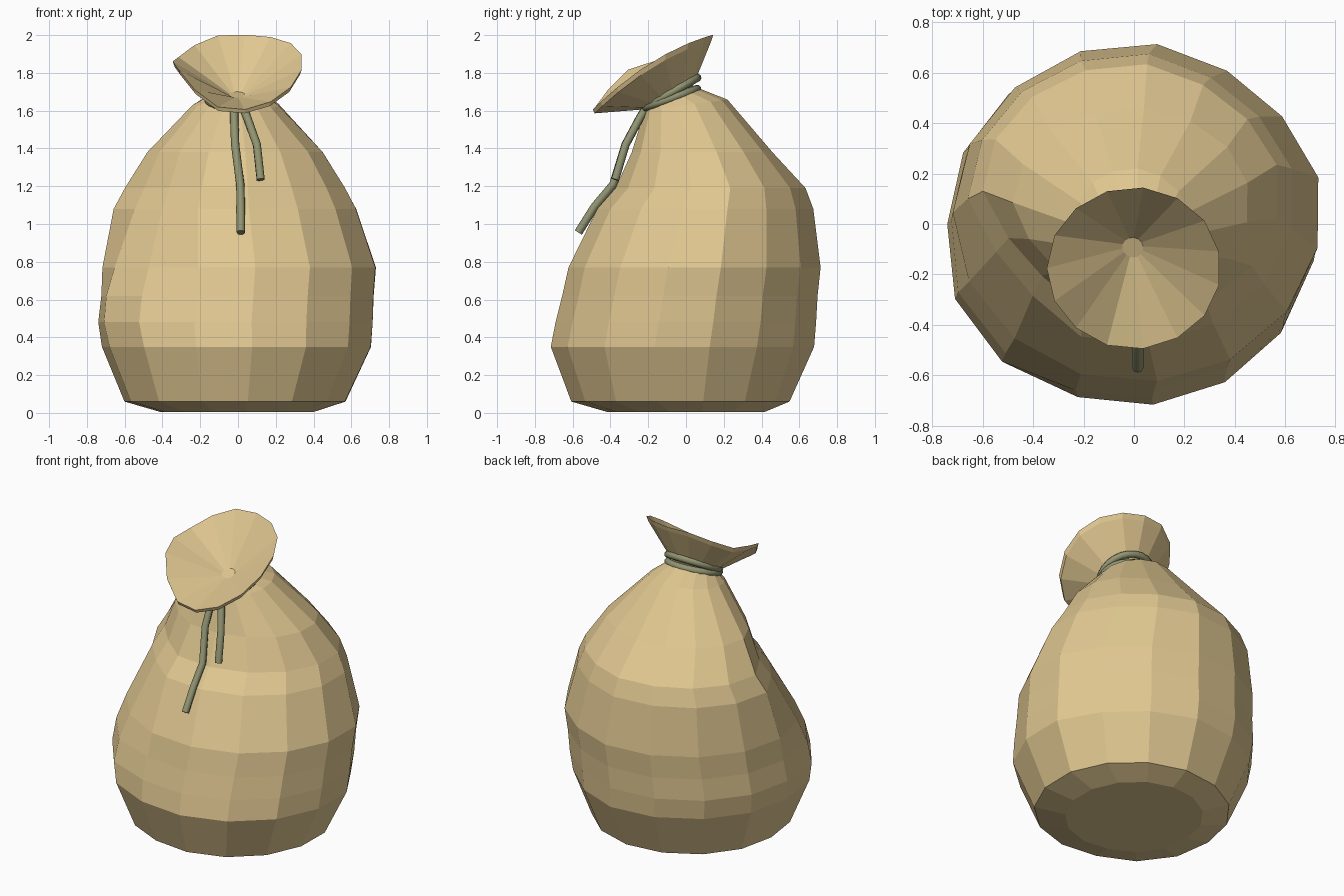
import bpy
import bmesh
import random
from math import sin, cos, radians

random.seed(4)
SIDES = 15

cube = bpy.data.objects.get("Cube")
if cube:
    bpy.data.objects.remove(cube, do_unlink=True)


def make_material(name, rgb):
    mat = bpy.data.materials.new(name)
    mat.use_nodes = True
    mat.diffuse_color = (*rgb, 1)
    mat.node_tree.nodes["Principled BSDF"].inputs["Base Color"].default_value = (*rgb, 1)
    return mat


burlap = make_material("burlap tan", (0.75, 0.575, 0.285))
cord = make_material("cord green", (0.28, 0.295, 0.165))


def loft(name, rings, shape, jitter):
    """Skin closed rings given as (z, centre x, radius x, centre y, radius y, tilt, droop).
    shape(angle, z) returns a radius factor and a lift for each point."""
    bm = bmesh.new()
    loops = []
    for z, cx, rx, cy, ry, tilt, droop in rings:
        loop = []
        for i in range(SIDES):
            deg = 12 + 360 / SIDES * i
            k, lift = shape(deg, z)
            k += random.uniform(-jitter, jitter)
            dy = ry * k * sin(radians(deg))
            x = cx + rx * k * cos(radians(deg))
            loop.append(bm.verts.new((x, cy + dy, z + lift + tilt * dy - droop * dy * dy)))
        loops.append(loop)
    for a, b in zip(loops, loops[1:]):
        for i in range(SIDES):
            j = (i + 1) % SIDES
            bm.faces.new((a[i], a[j], b[j], b[i]))
    bm.faces.new(loops[0][::-1])
    bm.faces.new(loops[-1])
    bmesh.ops.recalc_face_normals(bm, faces=bm.faces)
    mesh = bpy.data.meshes.new(name)
    bm.to_mesh(mesh)
    bm.free()
    mesh.materials.append(burlap)
    obj = bpy.data.objects.new(name, mesh)
    bpy.context.collection.objects.link(obj)


def rope(name, points, closed=False):
    """Round cord along a path, turned into a mesh."""
    curve = bpy.data.curves.new(name, "CURVE")
    curve.dimensions = "3D"
    curve.bevel_depth = 0.022
    curve.bevel_resolution = 2
    curve.use_fill_caps = True
    spline = curve.splines.new("POLY")
    spline.points.add(len(points) - 1)
    for p, co in zip(spline.points, points):
        p.co = (*co, 1)
    spline.use_cyclic_u = closed
    curve.materials.append(cord)
    obj = bpy.data.objects.new(name, curve)
    bpy.context.collection.objects.link(obj)
    bpy.ops.object.select_all(action="DESELECT")
    obj.select_set(True)
    bpy.context.view_layer.objects.active = obj
    bpy.ops.object.convert(target="MESH")
    bpy.ops.object.shade_smooth_by_angle(angle=radians(50))


# Fold on the front right: bulging low down, pushed in above; flatter back left
def fold(deg, z):
    k = 1
    if 195 < deg < 235:
        if z < 0.4:
            k = 1.03
        elif z < 0.7:
            k = 1.05
        elif 1 < z < 1.3:
            k = 0.9
        elif 1.3 < z < 1.5:
            k = 0.95
    elif 30 < deg < 65 and 0.3 < z < 1.3:
        k = 0.965
    return k, 0


# Wave in the rim on the right: dips behind, rises in front
def wave(deg, z):
    lift = 0.05 * sin(radians(3 * (deg - 180))) if z > 1.8 and 120 < deg < 240 else 0
    return 1, lift


# Sack body, slumped towards the front
loft("sack_body", [
    (0.005, 0.00, 0.41, 0.00, 0.42, 0, 0),
    (0.06, -0.01, 0.59, -0.03, 0.58, 0, 0),
    (0.35, 0.00, 0.72, -0.02, 0.70, 0, 0),
    (0.48, -0.005, 0.735, 0.00, 0.695, 0, 0),
    (0.62, 0.005, 0.73, 0.02, 0.68, 0, 0),
    (0.77, 0.015, 0.73, 0.045, 0.67, 0, 0),
    (1.08, -0.01, 0.65, 0.10, 0.575, 0, 0),
    (1.19, -0.01, 0.59, 0.13, 0.505, 0, 0),
    (1.38, -0.01, 0.47, 0.085, 0.375, 0, 0),
    (1.63, -0.01, 0.23, 0.00, 0.22, 0.13, 0),
    (1.69, 0.00, 0.13, -0.08, 0.11, 0.40, 0),
], fold, 0.004)

# Flared mouth: outer skirt, thin lip, then the inner cone
loft("sack_mouth", [
    (1.66, 0.00, 0.13, -0.085, 0.115, 0.45, 0),
    (1.83, 0.00, 0.335, -0.175, 0.31, 0.62, 0.55),
    (1.86, 0.00, 0.345, -0.175, 0.32, 0.62, 0.55),
    (1.68, -0.005, 0.035, -0.095, 0.035, 0.3, 0),
], wave, 0.004)


# Two cord loops round the neck, spreading apart at the back
def ring(lift, tilt):
    angles = [radians(15 * i) for i in range(24)]
    return [(0.16 * cos(a), -0.08 + 0.14 * sin(a), lift + tilt * sin(a)) for a in angles]


rope("cord_loop_upper", ring(1.695, 0.08), True)
rope("cord_loop_lower", ring(1.665, 0.05), True)

# Loose cord ends hanging down the front
rope("cord_end_long", [(-0.02, -0.215, 1.61), (-0.02, -0.245, 1.56), (-0.015, -0.32, 1.42),
                       (0.012, -0.385, 1.21), (0.015, -0.485, 1.09), (0.015, -0.57, 0.955)])
rope("cord_end_short", [(0.03, -0.215, 1.61), (0.05, -0.245, 1.56), (0.10, -0.32, 1.42),
                        (0.12, -0.375, 1.235)])
